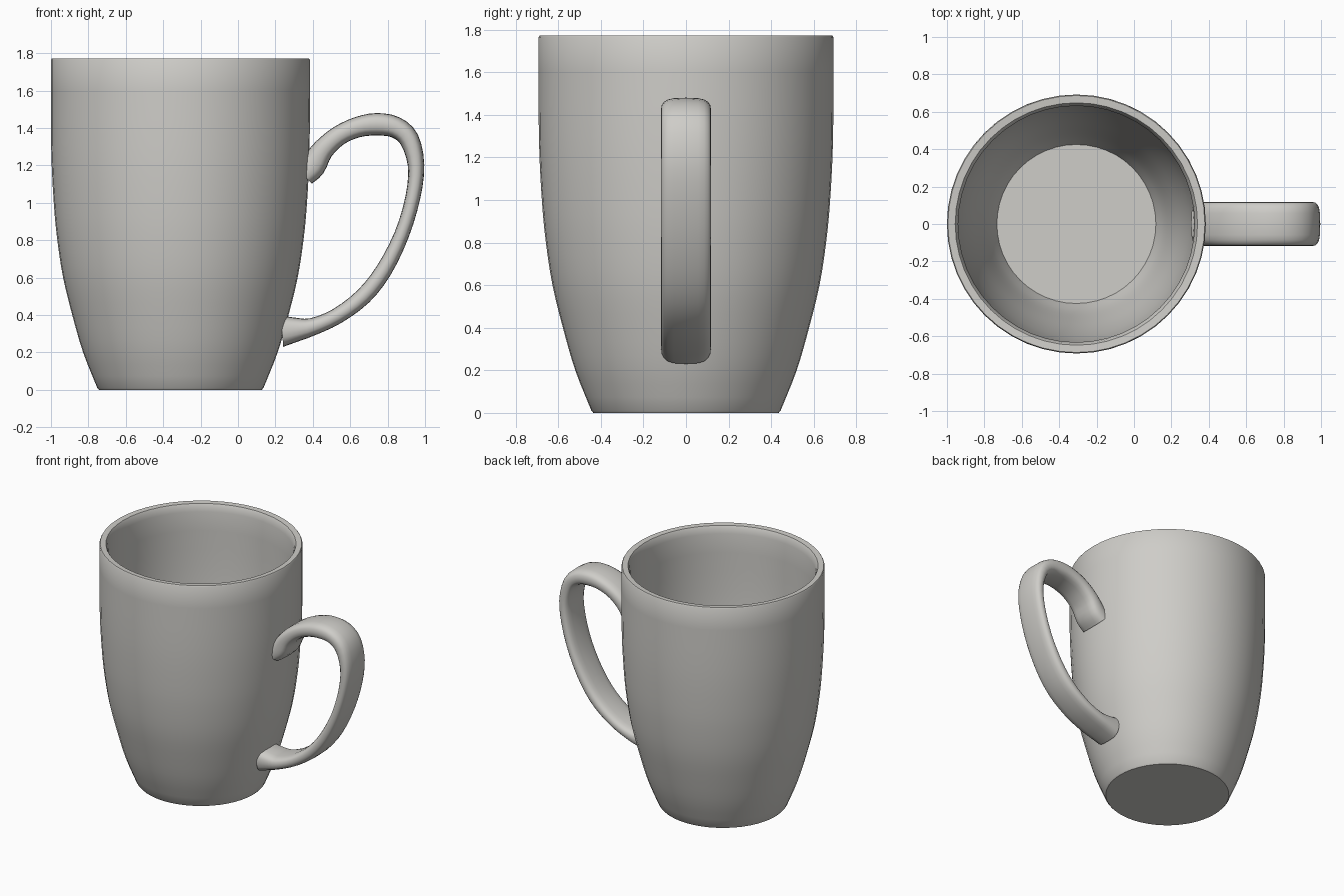
import bpy, bmesh, math
from mathutils import Vector

if "Cube" in bpy.data.objects:
    bpy.data.objects.remove(bpy.data.objects["Cube"], do_unlink=True)

# Glazed ceramic
COLOUR = (0.62, 0.61, 0.58, 1)
glaze = bpy.data.materials.new("warm grey glaze")
glaze.diffuse_color = COLOUR
glaze.use_nodes = True
bsdf = next(n for n in glaze.node_tree.nodes if n.type == "BSDF_PRINCIPLED")
bsdf.inputs["Base Color"].default_value = COLOUR
bsdf.inputs["Roughness"].default_value = 0.5


def catmull(points, steps):
    """Smooth a short list of control points into a denser path."""
    pts = [Vector(p) for p in points]
    pts = [2 * pts[0] - pts[1]] + pts + [2 * pts[-1] - pts[-2]]
    out = []
    for a, b, c, d in zip(pts, pts[1:], pts[2:], pts[3:]):
        for i in range(steps):
            t = i / steps
            out.append(0.5 * (2 * b + (c - a) * t + (2 * a - 5 * b + 4 * c - d) * t * t
                              + (3 * b - a - 3 * c + d) * t ** 3))
    return out + [pts[-2]]


def skin(name, rings):
    """Bridge consecutive closed rings and cap both ends."""
    bm = bmesh.new()
    loops = [[bm.verts.new(p) for p in ring] for ring in rings]
    n = len(loops[0])
    for lo, hi in zip(loops, loops[1:]):
        for i in range(n):
            j = (i + 1) % n
            bm.faces.new((lo[i], lo[j], hi[j], hi[i]))
    bm.faces.new(loops[0][::-1])
    bm.faces.new(loops[-1])
    bmesh.ops.recalc_face_normals(bm, faces=bm.faces)
    mesh = bpy.data.meshes.new(name)
    bm.to_mesh(mesh)
    bm.free()
    mesh.materials.append(glaze)
    obj = bpy.data.objects.new(name, mesh)
    bpy.context.collection.objects.link(obj)
    bpy.ops.object.select_all(action="DESELECT")
    obj.select_set(True)
    bpy.context.view_layer.objects.active = obj
    bpy.ops.object.shade_smooth_by_angle(angle=math.radians(35))
    return obj


# Cup: one closed wall, from the foot up the outside, over the rim, down to the floor
CX, SIDES = -0.308, 48
outside = catmull([(0.445, 0.012), (0.52, 0.2), (0.578, 0.4), (0.627, 0.6), (0.658, 0.8),
                   (0.677, 1.0), (0.691, 1.3), (0.692, 1.765)], 3)
inside = catmull([(0.632, 1.715), (0.632, 1.3), (0.618, 1.0), (0.598, 0.8), (0.565, 0.6),
                  (0.52, 0.4), (0.47, 0.2), (0.425, 0.08)], 3)
profile = [(0.435, 0.0)] + outside + [(0.687, 1.773), (0.648, 1.77), (0.64, 1.755)] + inside
skin("cup", [[(CX + r * math.cos(2 * math.pi * i / SIDES), r * math.sin(2 * math.pi * i / SIDES), z)
              for i in range(SIDES)] for r, z in profile])

# Handle: flattened rounded section swept along a path of (x, z, half thickness)
path = catmull([(0.35, 1.15, 0.065), (0.40, 1.20, 0.07), (0.455, 1.285, 0.058), (0.54, 1.36, 0.053),
                (0.64, 1.405, 0.055), (0.74, 1.42, 0.06), (0.84, 1.405, 0.057), (0.915, 1.34, 0.053),
                (0.952, 1.2, 0.044), (0.935, 1.03, 0.04), (0.875, 0.83, 0.04), (0.78, 0.64, 0.044),
                (0.67, 0.5, 0.045), (0.53, 0.395, 0.043), (0.40, 0.338, 0.047), (0.31, 0.322, 0.065),
                (0.235, 0.315, 0.085)], 3)
HALF_WIDTH, SECTION = 0.118, 20
rings = []
for k, p in enumerate(path):
    d = path[min(k + 1, len(path) - 1)] - path[max(k - 1, 0)]
    normal = Vector((-d.y, 0, d.x)).normalized()
    ring = []
    for i in range(SECTION):
        a = 2 * math.pi * i / SECTION
        c, s = math.cos(a), math.sin(a)
        u = math.copysign(abs(c) ** 0.6, c) * HALF_WIDTH
        v = math.copysign(abs(s) ** 0.75, s) * p.z
        ring.append(Vector((p.x, u, p.y)) + normal * v)
    rings.append(ring)
skin("handle", rings)
